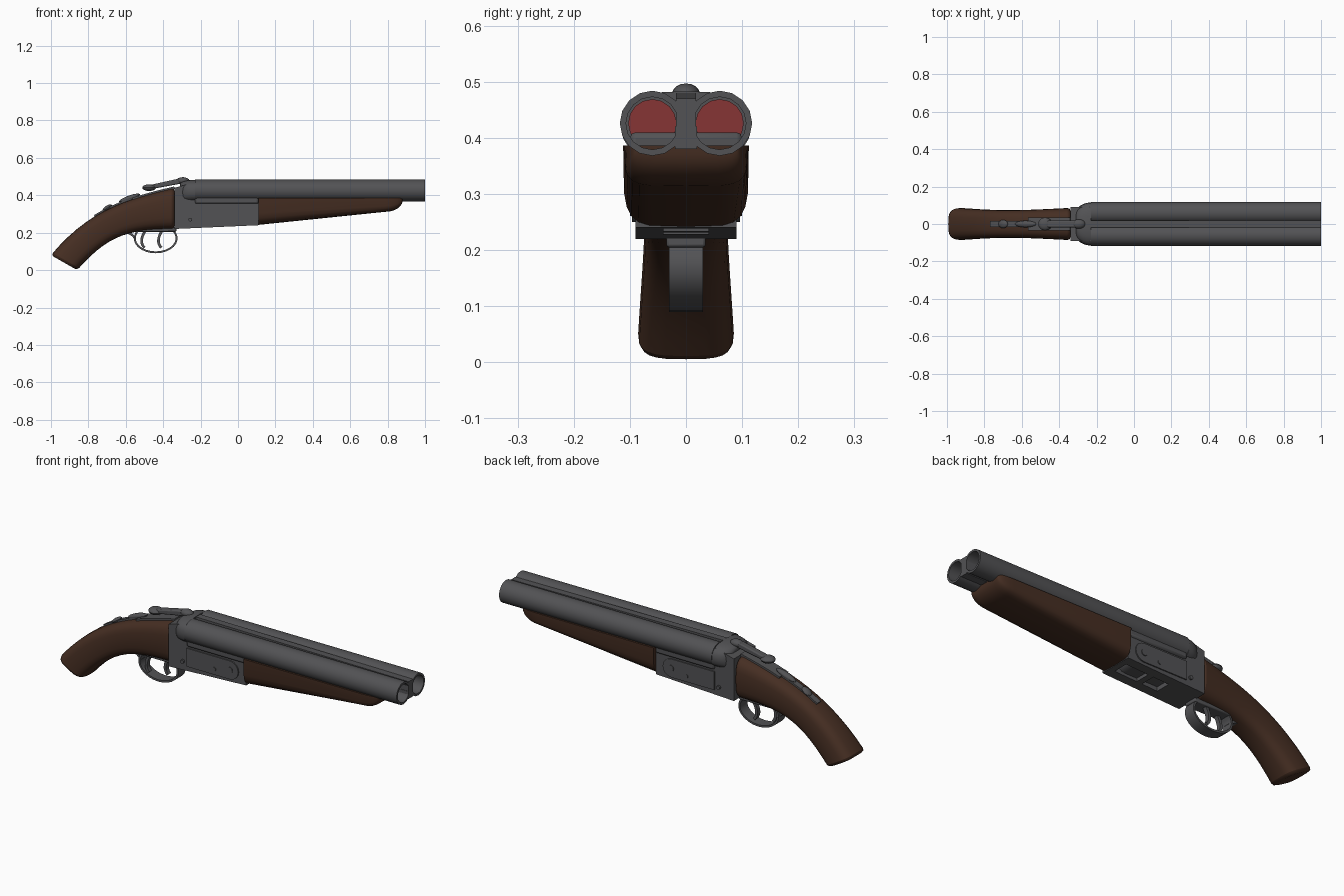
import bpy, bmesh
from math import cos, sin, pi, radians, copysign
from mathutils import Vector, Matrix, Euler
from mathutils.geometry import interpolate_bezier

cube = bpy.data.objects.get("Cube")
if cube:
    bpy.data.objects.remove(cube)


def material(name, *rgb):
    mat = bpy.data.materials.new(name)
    mat.use_nodes = True
    mat.diffuse_color = (*rgb, 1)
    shader = mat.node_tree.nodes["Principled BSDF"]
    shader.inputs["Base Color"].default_value = mat.diffuse_color
    return mat


METAL = material("gunmetal", .085, .085, .09)
WOOD = material("dark walnut", .06, .027, .016)
RED = material("shell red", .24, .035, .035)
parts = []


def finish(name, bm, mat, bevel=0):
    bmesh.ops.recalc_face_normals(bm, faces=bm.faces[:])
    mesh = bpy.data.meshes.new(name)
    bm.to_mesh(mesh)
    bm.free()
    mesh.materials.append(mat)
    part = bpy.data.objects.new(name, mesh)
    bpy.context.collection.objects.link(part)
    parts.append(part)
    if bevel:
        modifier = part.modifiers.new("rounded edges", "BEVEL")
        modifier.width = bevel
        modifier.segments = 2
        modifier.limit_method = "ANGLE"
        modifier.angle_limit = radians(50)
    return part


def skin(name, rings, mat, bevel=0):
    """Bridge consecutive rings of points and cap both ends."""
    bm = bmesh.new()
    loops = [[bm.verts.new(point) for point in ring] for ring in rings]
    for near, far in zip(loops, loops[1:]):
        for i in range(len(near)):
            bm.faces.new((near[i - 1], near[i], far[i], far[i - 1]))
    bm.faces.new(loops[0])
    bm.faces.new(loops[-1])
    return finish(name, bm, mat, bevel)


def loft(name, profile, sections, mat, bevel=0):
    """Each section is a top point, a bottom point and a half width."""
    rings = []
    for top, bottom, width in sections:
        ring = [bottom.lerp(top, v) + Vector((0, u * width, 0)) for u, v in profile]
        rings.append(ring)
    return skin(name, rings, mat, bevel)


def prism(name, outline, half_width, mat=METAL, bevel=0):
    """Side outline extruded symmetrically across the width."""
    rings = [[(x, y, z) for x, z in outline] for y in (-half_width, half_width)]
    return skin(name, rings, mat, bevel)


def box(name, left, right, low, high, half_width, bevel=0):
    outline = [(left, low), (right, low), (right, high), (left, high)]
    return prism(name, outline, half_width, METAL, bevel)


def strap(name, path, half_width, thick, shift=0):
    """Flat bent bar that follows a path in the side plane."""
    rings = []
    for i, point in enumerate(path):
        along = path[min(i + 1, len(path) - 1)] - path[max(i - 1, 0)]
        out = Vector((-along.z, 0, along.x)).normalized() * thick / 2
        across = Vector((0, half_width, 0))
        middle = point + Vector((0, shift, 0))
        rings.append([middle + out + across, middle + out - across,
                      middle - out - across, middle - out + across])
    return skin(name, rings, METAL)


def ellipsoid(name, place, radii, tilt=0):
    bm = bmesh.new()
    matrix = Matrix.LocRotScale(Vector(place), Euler((0, -tilt, 0)), Vector(radii))
    bmesh.ops.create_uvsphere(bm, u_segments=16, v_segments=8, radius=1, matrix=matrix)
    return finish(name, bm, METAL)


def arc(start, end, steps):
    return [start + (end - start) * i / steps for i in range(steps + 1)]


def disc(a, b, radius, steps=16):
    return [(a + radius * cos(t), b + radius * sin(t)) for t in arc(0, 2 * pi, steps)[:-1]]


def oval(power):
    def squash(value):
        return copysign(abs(value) ** (2 / power), value)
    return [((squash(cos(t))), .5 + squash(sin(t)) / 2) for t in arc(0, 2 * pi, 24)[:-1]]


def side(x, z):
    return Vector((x, 0, z))


def bezier(*controls):
    return interpolate_bezier(*[side(*point) for point in controls], 14)


# Barrels with open bores and the shells inside them
BREECH, BORE_Z, SPACING = -.23, .426, .06
for label, y in (("left", SPACING), ("right", -SPACING)):
    def ring(x, radius):
        return [(x, *point) for point in disc(y, BORE_Z, radius)]
    skin(label + "_barrel", [ring(BREECH, .058), ring(1, .058),
                             ring(1, .047), ring(-.16, .047)], METAL)
    skin(label + "_shell", [ring(-.18, .043), ring(-.13, .043)], RED)

# Ribs joining the barrels and the flats under the breech
prism("top_rib", [(BREECH, .42), (1, .42), (1, .47), (BREECH, .48)], .018)
box("bottom_rib", BREECH, 1, .38, .42, .02)
box("barrel_flats", BREECH, .11, .355, .41, .1, bevel=.01)

# Receiver with slots cut in its underside
receiver = prism("receiver", [(-.34, .22), (.11, .24), (.11, .37), (BREECH, .37),
                              (BREECH, .47), (-.34, .44)], .09)
for left, right in ((-.17, -.08), (-.05, .08)):
    cutter = box("slot_cutter", left, right, .2, .27, .04)
    parts.remove(cutter)
    cut = receiver.modifiers.new("slot", "BOOLEAN")
    cut.object = cutter
    bpy.context.view_layer.objects.active = receiver
    bpy.ops.object.modifier_apply(modifier=cut.name)
    bpy.data.objects.remove(cutter)

# Rounded breech shoulders flaring out to the barrel width
shoulders = []
for t in arc(0, pi / 2, 6):
    x, swell = BREECH - .08 * cos(t), sin(t)
    shoulders.append((side(x, .46 + .023 * swell), side(x, .36), .06 + .055 * swell))
loft("breech_shoulders", oval(2.7), shoulders, METAL)

# Side plates with a round front end, and the pins through them
front_end = [(.02 + .048 * cos(t), .298 + .048 * sin(t)) for t in arc(-pi / 2, pi / 2, 8)]
prism("side_plates", [(BREECH, .346), (BREECH, .25)] + front_end, .096)
for x, z, radius in ((-.255, .27, .01), (-.07, .28, .01), (.02, .298, .017)):
    prism("cross_pin", disc(x, z, radius, 10), .1)

# Wooden fore-end: straight taper, then a rounded nose
TOP = .386
trough = [(u, 2 * v) for u, v in oval(5) if v < .501]
fore_end = [(side(.11, TOP), side(.11, .242), .112)]
for t in arc(0, pi / 2, 6):
    x, lift = .79 + .09 * sin(t), 1 - cos(t)
    fore_end.append((side(x, TOP), side(x, .312 + .06 * lift), .11 - .02 * lift))
loft("fore_end", trough, fore_end, WOOD)

# Wooden grip between two curves, slimmer in the middle
grip_top = bezier((-.34, .44), (-.6, .38), (-.8, .32), (-1, .08))
grip_bottom = bezier((-.34, .22), (-.6, .22), (-.7, .18), (-.86, 0))
waist = [.086 - .012 * sin(t) for t in arc(0, pi, len(grip_top) - 1)]
loft("grip", oval(3.2), zip(grip_top, grip_bottom, waist), WOOD, bevel=.015)

# Tang and safety set into the top of the grip
strap("tang", grip_top[:5], .036, .014)
strap("safety_strip", grip_top[4:9], .016, .016)
ellipsoid("safety_button", (-.58, 0, .385), (.06, .018, .014), tilt=.35)
ellipsoid("safety_stop", (-.7, 0, .332), (.03, .022, .012), tilt=.6)

# Opening lever
prism("lever_arm", [(-.47, .432), (-.29, .465), (-.29, .495), (-.47, .455)], .018, bevel=.006)
ellipsoid("lever_thumb_piece", (-.475, 0, .441), (.037, .035, .018))
ellipsoid("lever_hinge", (-.295, 0, .478), (.035, .025, .019))

# Trigger guard, its rear tail and the two triggers
guard = [side(-.44 + .112 * cos(t), .17 + .075 * sin(t)) for t in arc(-1.2 * pi, .2 * pi, 18)]
strap("trigger_guard", guard, .03, .01)
strap("guard_tail", bezier((-.64, .19), (-.6, .2), (-.58, .21), (-.55, .17)), .016, .012)
box("guard_plate", -.54, -.33, .205, .23, .035, bevel=.005)
for label, x, shift in (("rear", -.49, -.014), ("front", -.4, .014)):
    blade = bezier((x, .22), (x - .02, .19), (x - .04, .15), (x - .01, .12))
    strap(label + "_trigger", blade, .011, .014, shift)

# Smooth shading with sharp edges kept
bpy.ops.object.select_all(action="DESELECT")
for part in parts:
    part.select_set(True)
bpy.context.view_layer.objects.active = parts[0]
bpy.ops.object.shade_smooth_by_angle(angle=radians(35))
